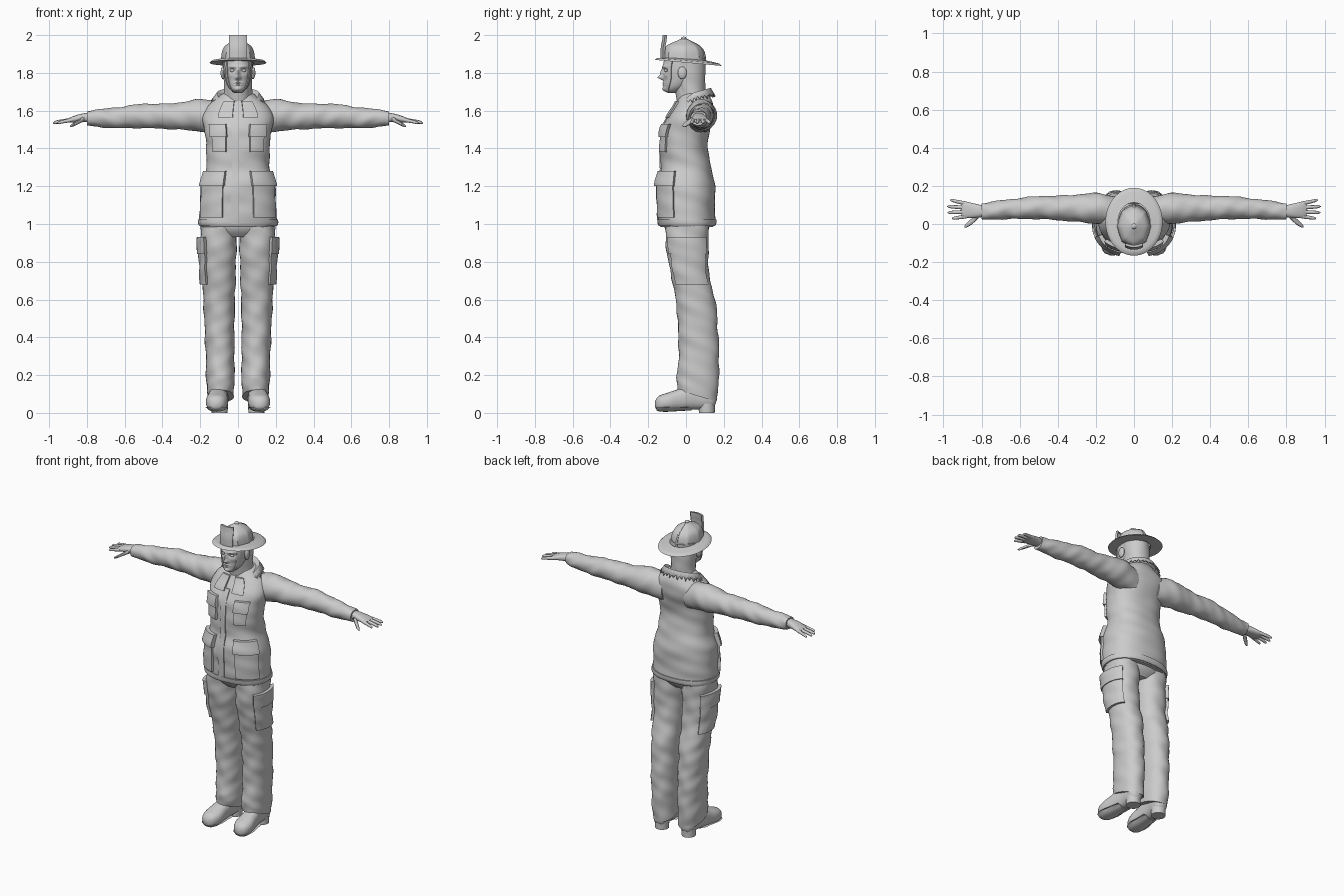
import bpy, bmesh
from math import sin, cos, pi, exp, radians, copysign
from mathutils import Vector

if "Cube" in bpy.data.objects:
    bpy.data.objects.remove(bpy.data.objects["Cube"])

grey = bpy.data.materials.new("plain grey")
grey.use_nodes = True
grey.diffuse_color = (0.6, 0.6, 0.6, 1)
grey.node_tree.nodes["Principled BSDF"].inputs["Base Color"].default_value = (0.6, 0.6, 0.6, 1)
made = []


def finish(name, bm):
    bmesh.ops.remove_doubles(bm, verts=bm.verts, dist=1e-5)
    bmesh.ops.recalc_face_normals(bm, faces=bm.faces)
    mesh = bpy.data.meshes.new(name)
    bm.to_mesh(mesh)
    bm.free()
    mesh.materials.append(grey)
    ob = bpy.data.objects.new(name, mesh)
    bpy.context.collection.objects.link(ob)
    made.append(ob)
    return ob


def blend(secs, t):
    """Smooth interpolation of section values along the first column."""
    n = len(secs)
    i = max([0] + [k for k in range(n - 1) if secs[k][0] <= t])
    h = secs[i + 1][0] - secs[i][0]
    u = min(max((t - secs[i][0]) / h, 0), 1)

    def slope(k, c):
        a, b = secs[max(k - 1, 0)], secs[min(k + 1, n - 1)]
        return (b[c] - a[c]) / (b[0] - a[0])
    return [(1 + 2*u)*(1 - u)**2 * secs[i][c] + u*(1 - u)**2 * h * slope(i, c)
            + u*u*(3 - 2*u) * secs[i + 1][c] + u*u*(u - 1) * h * slope(i + 1, c)
            for c in range(1, 5)]


def body(secs, axis="z", power=2.0, fold=0.0):
    """Surface function from rows of (position, centre, centre, radius, radius)."""
    def p(t, a, off=0.0):
        c1, c2, r1, r2 = blend(secs, t)
        off += fold * (sin(38*t + 2*sin(2*a)) + 0.6*sin(71*t + 3*a))
        c, s = cos(a), sin(a)
        u = c1 + (r1 + off) * copysign(abs(c)**(2/power), c)
        v = c2 + (r2 + off) * copysign(abs(s)**(2/power), s)
        return {"z": (u, v, t), "x": (t, u, v), "y": (u, t, v)}[axis]
    return p


def loft(name, p, t0, t1, nt=12, na=24, side=1, caps=True):
    bm = bmesh.new()
    rings = []
    for i in range(nt + 1):
        t = t0 + (t1 - t0) * i / nt
        pts = [p(t, 2*pi*j/na) for j in range(na)]
        rings.append([bm.verts.new((side*x, y, z)) for x, y, z in pts])
    for r, q in zip(rings, rings[1:]):
        for j in range(na):
            bm.faces.new((r[j], r[(j+1) % na], q[(j+1) % na], q[j]))
    if caps:
        bm.faces.new(rings[0])
        bm.faces.new(rings[-1])
    return finish(name, bm)


def patch(name, p, t0, t1, a0, a1, off, side=1, n=12):
    """Raised panel that follows a surface."""
    us = [0] + [k/n for k in range(n + 1)] + [1]
    m = len(us)
    bm = bmesh.new()
    grid = []
    for i, u in enumerate(us):
        row = []
        for j, v in enumerate(us):
            edge = i in (0, m-1) or j in (0, m-1)
            x, y, z = p(t0 + (t1-t0)*u, radians(a0 + (a1-a0)*v), -0.01 if edge else off)
            row.append(bm.verts.new((side*x, y, z)))
        grid.append(row)
    for i in range(m - 1):
        for j in range(m - 1):
            bm.faces.new((grid[i][j], grid[i+1][j], grid[i+1][j+1], grid[i][j+1]))
    return finish(name, bm)


def ball(name, loc, scale):
    bm = bmesh.new()
    bmesh.ops.create_uvsphere(bm, u_segments=16, v_segments=10, radius=1)
    for v in bm.verts:
        v.co = Vector(loc) + Vector(a*b for a, b in zip(v.co, scale))
    return finish(name, bm)


# Jacket with placket, hem and pockets
jacket = body([(.985, 0, .005, .196, .14), (1.0, 0, .005, .205, .148), (1.05, 0, .003, .203, .15),
               (1.2, 0, 0, .196, .153), (1.3, 0, 0, .168, .134), (1.4, 0, -.01, .168, .125),
               (1.5, 0, 0, .178, .128), (1.57, 0, .025, .188, .12), (1.62, 0, .04, .165, .106),
               (1.66, 0, .045, .12, .088), (1.69, 0, .045, .08, .07)], power=2.3, fold=.0018)
loft("jacket", jacket, .985, 1.69, 70, 64)
loft("jacket_hem", lambda t, a: jacket(t, a, .006), .99, 1.025, 4, 64)
patch("jacket_placket", jacket, 1.0, 1.58, -98, -89, .006)
for s, n in ((1, "left"), (-1, "right")):
    patch(n + "_chest_pocket", jacket, 1.38, 1.5, -72, -44, .012, s)
    patch(n + "_chest_pocket_flap", jacket, 1.46, 1.53, -74, -42, .02, s)
    patch(n + "_lower_pocket", jacket, 1.035, 1.23, -70, -22, .012, s)
    patch(n + "_lower_pocket_flap", jacket, 1.2, 1.28, -72, -20, .022, s)
    patch(n + "_lapel", jacket, 1.565, 1.65, -84, -62, .012, s)

# Sleeves and hands
sleeve = body([(.08, .07, 1.56, .07, .085), (.2, .082, 1.575, .08, .085), (.35, .083, 1.57, .067, .068),
               (.5, .086, 1.572, .06, .064), (.65, .078, 1.562, .052, .054), (.77, .068, 1.56, .045, .043),
               (.8, .066, 1.56, .043, .038)], "x", fold=.002)
palm = body([(.78, .066, 1.565, .028, .026), (.84, .07, 1.56, .038, .021),
             (.89, .075, 1.55, .044, .014), (.905, .076, 1.547, .04, .009)], "x", 2.4)
fingers = [("little", .04, .955, .03), ("ring", .063, .978, .06),
           ("middle", .086, .98, .092), ("index", .107, .965, .125)]
for s, n in ((1, "left"), (-1, "right")):
    loft(n + "_sleeve", sleeve, .08, .8, 60, 28, s)
    loft(n + "_palm", palm, .78, .905, 12, 20, s)
    for label, y, tip, ty in fingers:
        f = body([(.88, y, 1.551, .011, .011), (tip - .03, (y + 2*ty)/3, 1.542, .009, .009),
                  (tip - .006, ty, 1.536, .007, .007), (tip, ty, 1.534, .002, .002)], "x")
        loft(f"{n}_{label}_finger", f, .88, tip, 12, 12, s)
    thumb = body([(.815, .045, 1.557, .014, .014), (.85, .015, 1.538, .016, .011),
                  (.88, -.008, 1.521, .011, .008), (.89, -.014, 1.517, .003, .003)], "x")
    loft(n + "_thumb", thumb, .815, .89, 12, 12, s)

# Trousers, with cuffs cut lower at the heel
hips = body([(.93, 0, .005, .12, .08), (.97, 0, .005, .185, .115), (1.05, 0, .005, .185, .125)])
loft("trouser_seat", hips, .93, 1.05, 6, 40)
leg_shape = body([(.09, .092, .06, .07, .104), (.15, .093, .06, .074, .111), (.3, .095, .068, .076, .107),
                  (.5, .099, .06, .08, .105), (.6, .1, .05, .084, .105), (.7, .101, .027, .088, .1),
                  (.85, .103, .008, .094, .11), (.95, .103, .006, .096, .115),
                  (1.03, .1, .005, .095, .115)], power=2.2, fold=.0022)


def leg(t, a, off=0.0):
    x, y, z = leg_shape(t, a, off)
    return max(x, .006), y, z - .3*(y - .06)*max(0, 1 - (t - .09)/.12)


shoe = body([(-.165, .115, .045, .012, .015), (-.15, .115, .05, .04, .036), (-.1, .112, .058, .058, .048),
             (-.03, .107, .072, .052, .058), (.05, .1, .092, .047, .074), (.12, .096, .09, .048, .07),
             (.15, .096, .08, .036, .048), (.16, .096, .075, .015, .02)], "y", 2.4)


def sole_at(heel):
    def p(t, a):
        x, y, z = shoe(t, a, .004)
        return x, y, min(max(z, 0 if heel else .006), .038 if heel else .03)
    return p


for s, n in ((1, "left"), (-1, "right")):
    loft(n + "_trouser_leg", leg, .09, 1.03, 70, 32, s)
    patch(n + "_thigh_pocket", leg, .68, .88, -48, 48, .014, s)
    patch(n + "_thigh_pocket_flap", leg, .84, .93, -50, 50, .02, s)
    loft(n + "_boot", shoe, -.165, .16, 32, 24, s)
    loft(n + "_boot_sole", sole_at(False), -.155, .03, 16, 24, s)
    bm = bmesh.new()
    bmesh.ops.create_cone(bm, cap_ends=True, segments=20, radius1=.042, radius2=.044, depth=.05)
    for v in bm.verts:
        v.co += Vector((.097*s, .11, .025))
    finish(n + "_boot_heel", bm)

# Head: features are soft bumps (x, z, width, height, depth) on the face
skull = body([(1.693, 0, -.07, .015, .025), (1.705, 0, -.067, .035, .045), (1.73, 0, -.05, .055, .068),
              (1.77, 0, -.03, .069, .089), (1.82, 0, -.024, .076, .1), (1.9, 0, -.01, .078, .1)])
bumps = [(0, 1.775, .013, .011, .026), (0, 1.797, .009, .022, .014), (.03, 1.833, .028, .008, .007),
         (.03, 1.813, .016, .011, -.012), (0, 1.747, .022, .004, .007), (0, 1.736, .018, .004, .006),
         (0, 1.714, .022, .012, .01), (.047, 1.785, .018, .016, .005)]


def face(t, a, off=0.0):
    x, y, z = skull(t, a, off)
    if sin(a) < 0:
        for bx, bz, w, h, d in bumps:
            y -= d * exp(-((abs(x) - bx)/w)**2 - ((z - bz)/h)**2)
    return x, y, z


loft("head", face, 1.693, 1.9, 75, 120)
loft("neck", body([(1.6, 0, .03, .07, .07), (1.78, 0, .0, .06, .07)]), 1.6, 1.78, 6, 32)
hood = body([(1.64, 0, .035, .092, .08), (1.68, 0, .03, .077, .073), (1.73, 0, .026, .074, .076),
             (1.8, 0, .02, .079, .083), (1.88, 0, .015, .081, .086)], fold=.001)
loft("neck_hood", hood, 1.64, 1.88, 24, 40)
for s, n in ((1, "left"), (-1, "right")):
    ball(n + "_eye", (.03*s, -.103, 1.812), (.012, .012, .009))
    ball(n + "_ear", (.08*s, -.02, 1.8), (.012, .024, .033))
    patch(n + "_chin_strap", skull, 1.705, 1.87, -44, -32, .006, s)

# Ragged turned-down collar, open at the front
bm = bmesh.new()
rows = []
for i in range(57):
    a = radians(-66 + 312*i/56)
    rag = (0, .014, -.004, .02)[i % 4]
    tilt = .28 * (sin(a) - .3) * .09
    row = []
    for r, z in ((.07, 1.645), (.088, 1.69), (.107, 1.703), (.125 + rag*.7, 1.678 - rag)):
        low = .04 * max(0, -sin(a))
        row.append(bm.verts.new((1.04*r*cos(a), .04 + .85*r*sin(a), z + tilt - low)))
    rows.append(row)
for r, q in zip(rows, rows[1:]):
    for k in range(3):
        bm.faces.new((r[k], q[k], q[k+1], r[k+1]))
collar = finish("collar", bm)
collar.modifiers.new("thickness", "SOLIDIFY").thickness = .008


# Helmet: ribbed dome, sloping brim, crest and front shield
def brim_height(y):
    return 1.858 - .09*y


def dome(t, a, grow=0.0):
    r = cos(t*pi/2)**.75 * (1 - .06*abs(sin(4*a))**.6*cos(t*pi/2)) + grow
    y = -.012 + .115*r*sin(a)
    return .09*r*cos(a), y, brim_height(y)*(1 - t) + 1.985*t + .04*sin(pi*t)*(1 - t)


def brim(t, a):
    k = abs(2*t - 1)
    y = .012 + (.178 - .078*k)*sin(a)
    top = .012*k + .005 if t > .5 else -.004
    return (.15 - .066*k)*cos(a), y, brim_height(y) + top


loft("helmet_dome", dome, 0, .995, 20, 64)
loft("helmet_brim", brim, 0, 1, 12, 64, caps=False)
patch("helmet_crest", dome, .05, .97, 85, 95, .04)
shield = body([(1.872, 0, -.01, .1, .122), (1.93, 0, -.015, .1, .116),
               (1.975, 0, -.015, .1, .108), (2.0, 0, -.02, .1, .1)])
plate = patch("helmet_shield", shield, 1.872, 2.0, -117, -63, .003)
ball("helmet_finial", (0, -.012, 1.983), (.014, .014, .009))

# Smooth shading with crisp edges
bpy.ops.object.select_all(action="DESELECT")
for ob in made:
    ob.select_set(True)
bpy.context.view_layer.objects.active = made[0]
bpy.ops.object.shade_smooth_by_angle(angle=radians(40))
